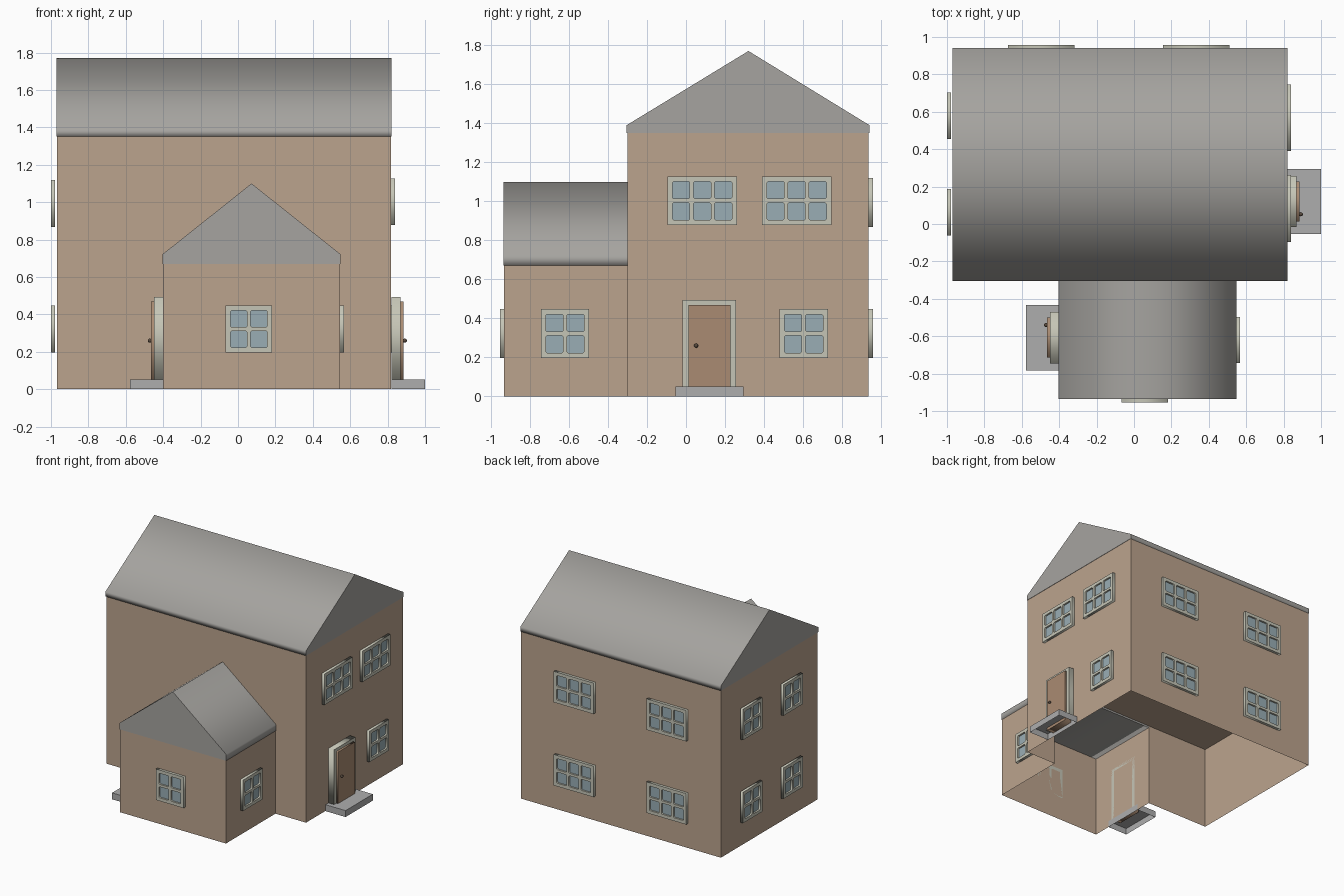
import bpy, bmesh, math
from mathutils import Matrix, Vector

if "Cube" in bpy.data.objects:
    bpy.data.objects.remove(bpy.data.objects["Cube"])

FRONT, RIGHT, BACK, LEFT = 0, 90, 180, -90


def material(name, rgb):
    m = bpy.data.materials.new(name)
    m.diffuse_color = (*rgb, 1)
    m.use_nodes = True
    m.node_tree.nodes["Principled BSDF"].inputs["Base Color"].default_value = m.diffuse_color
    return m


WALL = material("wall_tan", (0.50, 0.37, 0.27))
ROOF = material("roof_grey", (0.38, 0.37, 0.35))
TRIM = material("trim_cream", (0.56, 0.56, 0.47))
GLASS = material("glass_blue", (0.32, 0.42, 0.46))
DOOR = material("door_brown", (0.40, 0.26, 0.17))
KNOB = material("knob_dark", (0.10, 0.07, 0.05))
STEP = material("step_grey", (0.42, 0.42, 0.42))


def facing(loc, ang):
    """Local x runs along the wall, y runs up, z points out of the wall."""
    return (Matrix.Translation(loc) @ Matrix.Rotation(math.radians(ang), 4, 'Z')
            @ Matrix.Rotation(math.radians(90), 4, 'X'))


def rect(x0, y0, x1, y1, c=0):
    """Rectangle outline, with clipped corners if c > 0."""
    if not c:
        return [(x0, y0), (x1, y0), (x1, y1), (x0, y1)]
    return [(x0 + c, y0), (x1 - c, y0), (x1, y0 + c), (x1, y1 - c),
            (x1 - c, y1), (x0 + c, y1), (x0, y1 - c), (x0, y0 + c)]


def plate(name, outlines, z0, z1, mat, matrix):
    """Flat shape with optional holes, extruded from z0 to z1 off the wall."""
    cu = bpy.data.curves.new(name, 'CURVE')
    cu.dimensions = '2D'
    cu.fill_mode = 'BOTH'
    cu.extrude = (z1 - z0) / 2
    for pts in outlines:
        s = cu.splines.new('POLY')
        s.points.add(len(pts) - 1)
        for p, (x, y) in zip(s.points, pts):
            p.co = (x, y, 0, 1)
        s.use_cyclic_u = True
    cu.materials.append(mat)
    ob = bpy.data.objects.new(name, cu)
    bpy.context.collection.objects.link(ob)
    ob.matrix_world = matrix @ Matrix.Translation((0, 0, (z0 + z1) / 2))
    bpy.ops.object.select_all(action='DESELECT')
    ob.select_set(True)
    bpy.context.view_layer.objects.active = ob
    bpy.ops.object.convert(target='MESH')
    return ob


def mesh_object(name, bm, mat, matrix=None):
    me = bpy.data.meshes.new(name)
    bm.to_mesh(me)
    bm.free()
    me.materials.append(mat)
    ob = bpy.data.objects.new(name, me)
    bpy.context.collection.objects.link(ob)
    if matrix:
        ob.matrix_world = matrix
    return ob


def quads(name, faces, mat):
    bm = bmesh.new()
    for f in faces:
        bm.faces.new([bm.verts.new(v) for v in f])
    bmesh.ops.remove_doubles(bm, verts=bm.verts, dist=1e-4)
    return mesh_object(name, bm, mat)


def wall(x0, y0, x1, y1, z0, z1):
    return [(x0, y0, z0), (x1, y1, z0), (x1, y1, z1), (x0, y0, z1)]


def window(name, loc, ang, cols):
    """Window frame with a grid of panes, two rows high; loc is its centre."""
    pw, ph, gap, edge = 0.088, 0.089, 0.02, 0.026
    w = cols * pw + (cols - 1) * gap + 2 * edge
    h = 2 * ph + gap + 2 * edge
    holes = []
    for i in range(cols):
        for j in range(2):
            x, y = -w / 2 + edge + i * (pw + gap), -h / 2 + edge + j * (ph + gap)
            holes.append(rect(x, y, x + pw, y + ph, 0.006))
    m = facing(loc, ang)
    plate(name + "_frame", [rect(-w / 2, -h / 2, w / 2, h / 2)] + holes, 0, 0.022, TRIM, m)
    e = edge / 2
    plate(name + "_glass", [rect(-w / 2 + e, -h / 2 + e, w / 2 - e, h / 2 - e)],
          0.002, 0.008, GLASS, m)


def door(name, loc, ang):
    """Doorway surround, door leaf, knob and an open-bottomed step."""
    m = facing(loc, ang)
    w, h, iw, ih = 0.137, 0.493, 0.107, 0.468
    plate(name + "_surround", [[(-w, 0.05), (-iw, 0.05), (-iw, ih), (iw, ih),
                                (iw, 0.05), (w, 0.05), (w, h), (-w, h)]], 0, 0.048, TRIM, m)
    plate(name + "_leaf", [rect(-iw, 0.03, iw, ih)], 0.001, 0.064, DOOR, m)
    bm = bmesh.new()
    bmesh.ops.create_uvsphere(bm, u_segments=12, v_segments=8, radius=0.011)
    bmesh.ops.create_cone(bm, segments=10, radius1=0.006, radius2=0.006, depth=0.012,
                          cap_ends=True, matrix=Matrix.Translation((0, 0, -0.008)))
    for f in bm.faces:
        f.smooth = True
    mesh_object(name + "_knob", bm, KNOB, m @ Matrix.Translation((-0.068, 0.26, 0.071)))
    bm = bmesh.new()
    bmesh.ops.create_cube(bm, size=1, matrix=Matrix.Translation((0, 0.026, 0.089))
                          @ Matrix.Diagonal((0.348, 0.052, 0.178, 1)))
    bottom = [f for f in bm.faces if f.normal.y < -0.9]
    bmesh.ops.delete(bm, geom=bottom, context='FACES_ONLY')
    mesh_object(name + "_step", bm, STEP, m)


# House dimensions: main block and front wing
X0, X1, Y0, Y1, H = -0.967, 0.818, -0.30, 0.936, 1.36
AX0, AX1, AY, AH = -0.40, 0.545, -0.932, 0.685

# Outer walls, open underneath, with the wing open to the main block
quads("walls", [
    wall(X1, Y0, X1, Y1, 0, H), wall(X1, Y1, X0, Y1, 0, H), wall(X0, Y1, X0, Y0, 0, H),
    wall(X0, Y0, AX0, Y0, 0, AH), wall(AX1, Y0, X1, Y0, 0, AH), wall(X0, Y0, X1, Y0, AH, H),
    wall(AX0, Y0, AX0, AY, 0, AH), wall(AX0, AY, AX1, AY, 0, AH), wall(AX1, AY, AX1, Y0, 0, AH),
], WALL)

# Ceiling above the ground floor
quads("ceiling", [
    [(X0, Y0, AH), (X0, Y1, AH), (X1, Y1, AH), (X1, Y0, AH)],
    [(AX0, AY, AH), (AX0, Y0, AH), (AX1, Y0, AH), (AX1, AY, AH)],
], WALL)

# Gabled roofs, five-sided profiles with a short eave band
plate("main_roof", [[(-0.304, 1.35), (0.94, 1.35), (0.94, 1.39), (0.32, 1.77), (-0.304, 1.39)]],
      -0.971, 0.821, ROOF, facing((0, 0, 0), RIGHT))
plate("wing_roof", [[(-0.403, 0.67), (0.548, 0.67), (0.548, 0.722), (0.0725, 1.10), (-0.403, 0.722)]],
      0.30, 0.935, ROOF, facing((0, 0, 0), FRONT))

# Windows
window("wing_front_window", (0.058, AY, 0.322), FRONT, 2)
window("wing_side_window", (AX1, -0.62, 0.322), RIGHT, 2)
window("right_lower_window", (X1, 0.603, 0.322), RIGHT, 2)
for i, y in enumerate((0.083, 0.567)):
    window(f"right_upper_window_{i}", (X1, y, 1.003), RIGHT, 3)
for z, level in ((0.322, "lower"), (0.993, "upper")):
    for i, x in enumerate((-0.495, 0.333)):
        window(f"back_{level}_window_{i}", (x, Y1, z), BACK, 3)
    for i, y in enumerate((0.062, 0.578)):
        window(f"left_{level}_window_{i}", (-0.978, y, z), LEFT, 2)

# Doors: main block right side, wing left side
door("main_door", (X1 + 0.003, 0.12, 0), RIGHT)
door("wing_door", (AX0, -0.608, 0), LEFT)
